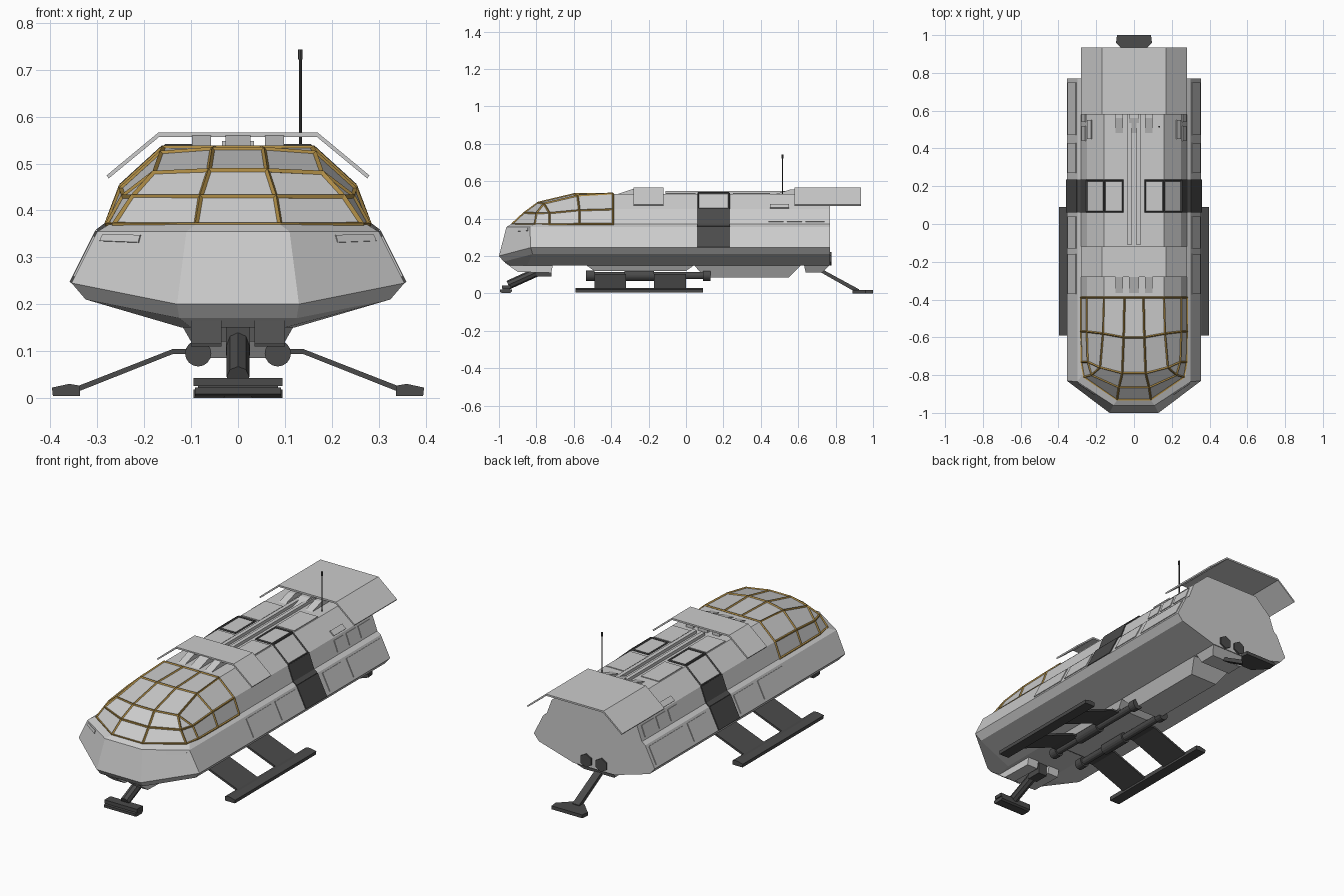
import bpy, bmesh, math
from mathutils import Vector

if "Cube" in bpy.data.objects:
    bpy.data.objects.remove(bpy.data.objects["Cube"])


def material(name, r, g, b):
    m = bpy.data.materials.new(name)
    m.diffuse_color = (r, g, b, 1)
    m.use_nodes = True
    m.node_tree.nodes["Principled BSDF"].inputs["Base Color"].default_value = m.diffuse_color
    return m


DARK = material("dark_metal", 0.07, 0.07, 0.07)
GOLD = material("window_frame_gold", 0.42, 0.26, 0.06)


def finish(name, bm, mat=None, mirror=False):
    bmesh.ops.recalc_face_normals(bm, faces=bm.faces[:])
    me = bpy.data.meshes.new(name)
    bm.to_mesh(me)
    bm.free()
    ob = bpy.data.objects.new(name, me)
    bpy.context.collection.objects.link(ob)
    if mat:
        me.materials.append(mat)
    if mirror:
        ob.modifiers.new("mirror", 'MIRROR')
    return ob


def skin(name, rows, closed=True, mat=None, mirror=False):
    """Join rows of points with faces; shared points merge. Closed rows get end caps."""
    bm, seen = bmesh.new(), {}

    def vert(p):
        k = tuple(round(c, 5) for c in p)
        if k not in seen:
            seen[k] = bm.verts.new(k)
        return seen[k]

    def face(pts):
        vs = list(dict.fromkeys(vert(p) for p in pts))
        if len(vs) > 2:
            bm.faces.new(vs)
    n = len(rows[0])
    for a, b in zip(rows, rows[1:]):
        for i in range(n if closed else n - 1):
            j = (i + 1) % n
            face([a[i], a[j], b[j], b[i]])
    if closed:
        face(rows[0])
        face(rows[-1])
    return finish(name, bm, mat, mirror)


def both(half):
    """Half outline (right side) to full symmetric outline."""
    return [(-x, y, z) for x, y, z in reversed(half)] + list(half)


def along_y(name, half, y0, y1, mat=None):
    return skin(name, [both([(x, y, z) for x, z in half]) for y in (y0, y1)], mat=mat)


def extrude(name, outline, axis, a, b, mat=None, mirror=False):
    """Extrude a 2D outline along axis 0, 1 or 2."""
    def put(p, v):
        q = list(p)
        q.insert(axis, v)
        return q
    return skin(name, [[put(p, v) for p in outline] for v in (a, b)], mat=mat, mirror=mirror)


def box(name, x0, x1, y0, y1, z0, z1, mat=None, mirror=False):
    return extrude(name, [(x0, y0), (x1, y0), (x1, y1), (x0, y1)], 2, z0, z1, mat, mirror)


def plate(name, p, q, y0, y1, t0=0.0, t1=1.0, th=0.004, mat=None):
    """Thin panel on the hull strip between profile points p and q (x, z)."""
    p, q = Vector(p), Vector(q)
    a, b, d = p.lerp(q, t0), p.lerp(q, t1), (q - p).normalized()
    o = Vector((d.y, -d.x)) * th
    if o.dot(Vector((1, 1))) < 0:
        o = -o
    return extrude(name, [a - o, b - o, b + o, a + o], 1, y0, y1, mat, True)


def rod(name, p, q, r, mat=DARK, mirror=False, sides=12, r2=None):
    p, q = Vector(p), Vector(q)
    bm = bmesh.new()
    bmesh.ops.create_cone(bm, cap_ends=True, segments=sides, radius1=r, radius2=r2 or r, depth=(q - p).length)
    bmesh.ops.transform(bm, verts=bm.verts[:], matrix=(q - p).to_track_quat('Z', 'Y').to_matrix().to_4x4())
    bmesh.ops.translate(bm, verts=bm.verts[:], vec=(p + q) / 2)
    return finish(name, bm, mat, mirror)


def frame(ob, width, mat):
    m = ob.modifiers.new("frame", 'WIREFRAME')
    m.thickness, m.use_boundary, m.offset = width, True, 0
    ob.data.materials.append(mat)


# Lower hull: stacked outlines of nose, corner and tail points
hull = [
    [(.10, -.94, .15), (.12, -.85, .15), (.12, .77, .15)],
    [(.125, -.975, .17), (.325, -.82, .21), (.325, .77, .21)],
    [(.13, -1.0, .20), (.355, -.83, .245), (.355, .77, .245)],
    [(.11, -.96, .355), (.30, -.835, .355), (.30, .77, .355)],
    [(.09, -.935, .37), (.275, -.80, .37), (.28, .77, .37)],
]
skin("lower_hull", [both(r) for r in hull])

# Cabin behind the canopy
ROOF, EAVE, SILL, SHOULDER, CHINE = (.16, .532), (.25, .45), (.28, .37), (.30, .355), (.355, .245)
along_y("cabin", [ROOF, EAVE, SILL], -.39, .77)

# Faceted canopy and its window frames
tip, corner = (.225, -.80, .43), (.265, -.81, .37)
canopy = [
    [(.05, -.39, .533), (.16, -.39, .533), (.25, -.39, .45), (.28, -.39, .37)],
    [(.055, -.60, .53), (.165, -.58, .522), (.25, -.57, .445), (.28, -.57, .37)],
    [(.062, -.79, .485), (.18, -.76, .48), (.245, -.73, .43), (.278, -.73, .37)],
    [(.08, -.865, .43), tip, tip, corner],
    [(.09, -.93, .37), corner, corner, corner],
]
rows = [both(r) for r in canopy]
skin("canopy_glass", rows, closed=False)
frame(skin("canopy_frame", rows, closed=False), .011, GOLD)

# Roof wings
wing = [(.17, .566), (.28, .475), (.276, .468), (.168, .557)]
along_y("front_roof_wing", wing, -.28, -.12)
along_y("rear_roof_wing", wing, .58, .935)

# Roof vents and rails
for i, x in enumerate((-.078, 0, .078)):
    w = .027 if x == 0 else .02
    extrude(f"front_vent_{i}", [(-.385, .525), (-.28, .56), (-.14, .558), (-.14, .525)], 0, x - w, x + w)
    extrude(f"rear_vent_{i}", [(.46, .525), (.56, .556), (.72, .558), (.72, .525)], 0, x - w, x + w)
box("roof_rail", .014, .034, -.11, .60, .525, .548, mirror=True)
box("roof_panel", .05, .155, -.11, .05, .525, .536, mirror=True)
box("roof_panel_rear", .05, .155, .25, .45, .525, .536, mirror=True)
plate("eave_vent", ROOF, EAVE, .45, .55, .7, .95, .006)

# Side doors with roof hatch frames
plate("door_lower", CHINE, SHOULDER, .06, .235, 0, 1, .005, DARK)
plate("door_middle", SHOULDER, SILL, .06, .235, 0, 1, .005, DARK)
plate("door_upper", SILL, EAVE, .06, .235, 0, 1, .005, DARK)
for name, p, q in (("door_hatch_frame", ROOF, EAVE), ("roof_hatch_frame", (.06, .534), (.155, .534))):
    hatch = skin(name, [[(p[0], y, p[1] + .003), (q[0], y, q[1] + .003)] for y in (.065, .23)],
                 closed=False, mirror=True)
    frame(hatch, .009, DARK)

# Side panels
for i, (a, b) in enumerate(((-.37, -.16), (-.13, .04), (.27, .43), (.47, .75))):
    plate(f"side_panel_{i}", CHINE, SHOULDER, a, b, .12, .9)
for i, (a, b) in enumerate(((.44, .52), (.54, .62), (.64, .74))):
    plate(f"side_window_{i}", SILL, EAVE, a, b, .15, .85)

# Nose lights lying on the angled nose facets
a, b, c, d = [Vector(v) for v in (hull[2][0], hull[2][1], hull[3][1], hull[3][0])]
spot = [(a.lerp(b, s)).lerp(d.lerp(c, s), t) for s, t in ((.5, .82), (.92, .82), (.92, .94), (.5, .94))]
out = (b - a).cross(d - a).normalized() * .003
skin("nose_light", [[p - out for p in spot], [p + out for p in spot]], mirror=True)


# Belly fairings: tapered blocks under the hull
def fairing(name, y0, y1, y2, y3, z, w):
    skin(name, [both([(.12, y0, .155), (.12, y3, .155)]), both([(w, y1, z), (w, y2, z)])])


fairing("middle_fairing", -.54, -.49, 0, .05, .12, .10)
fairing("rear_fairing", .04, .10, .55, .62, .085, .08)
fairing("tail_fairing", .63, .64, .73, .77, .112, .09)
extrude("nose_bay_side", [(-.97, .165), (-.90, .115), (-.72, .11), (-.71, .16)], 0, .035, .10, mirror=True)

# Side skids with plate legs and shock cylinders
leg = [(.08, .104), (.14, .104), (.345, .024), (.345, .012), (.138, .094), (.08, .094)]
extrude("skid_leg_front", leg, 1, -.49, -.32, DARK, True)
extrude("skid_leg_rear", leg, 1, -.17, .0, DARK, True)
extrude("side_skid", [(.337, .004), (.395, .004), (.397, .022), (.36, .03), (.337, .026)],
        1, -.59, .09, DARK, True)
rod("shock_rod", (.085, -.51, .095), (.085, .11, .095), .019, mirror=True)
for name, y0, y1 in (("front", -.535, -.49), ("middle", -.33, -.17), ("rear", .09, .13)):
    rod(f"shock_collar_{name}", (.085, y0, .095), (.085, y1, .095), .028, mirror=True, sides=16)

# Nose landing gear
rod("nose_leg", (0, -.74, .14), (0, -.95, .045), .024, sides=8)
box("nose_leg_housing", -.026, .026, -.80, -.72, .09, .155, DARK)
foot = [(-.995, .008), (-.985, .003), (-.94, .003), (-.93, .01), (-.93, .022), (-.995, .022)]
extrude("nose_foot", foot, 0, -.092, .092, DARK)
box("nose_foot_top", -.095, .095, -.985, -.935, .025, .043, DARK)
box("nose_foot_core", -.085, .085, -.98, -.94, .015, .035, DARK)

# Tail landing gear
extrude("tail_leg", [(.69, .13), (.735, .125), (.925, .022), (.925, .008), (.905, .008)], 0, -.02, .02, DARK)
skin("tail_foot", [both([(w, .89, z), (.095, .96, z), (.09, 1.0, z)]) for z, w in ((0, .03), (.018, .025))],
     mat=DARK)

# Tail exhaust ports
rod("exhaust_port", (.045, .755, .185), (.045, .778, .185), .036, mirror=True, sides=6)

# Antenna
rod("antenna", (.133, .515, .52), (.133, .515, .735), .003, sides=8)
rod("antenna_tip", (.133, .515, .722), (.133, .515, .743), .005, sides=8)
